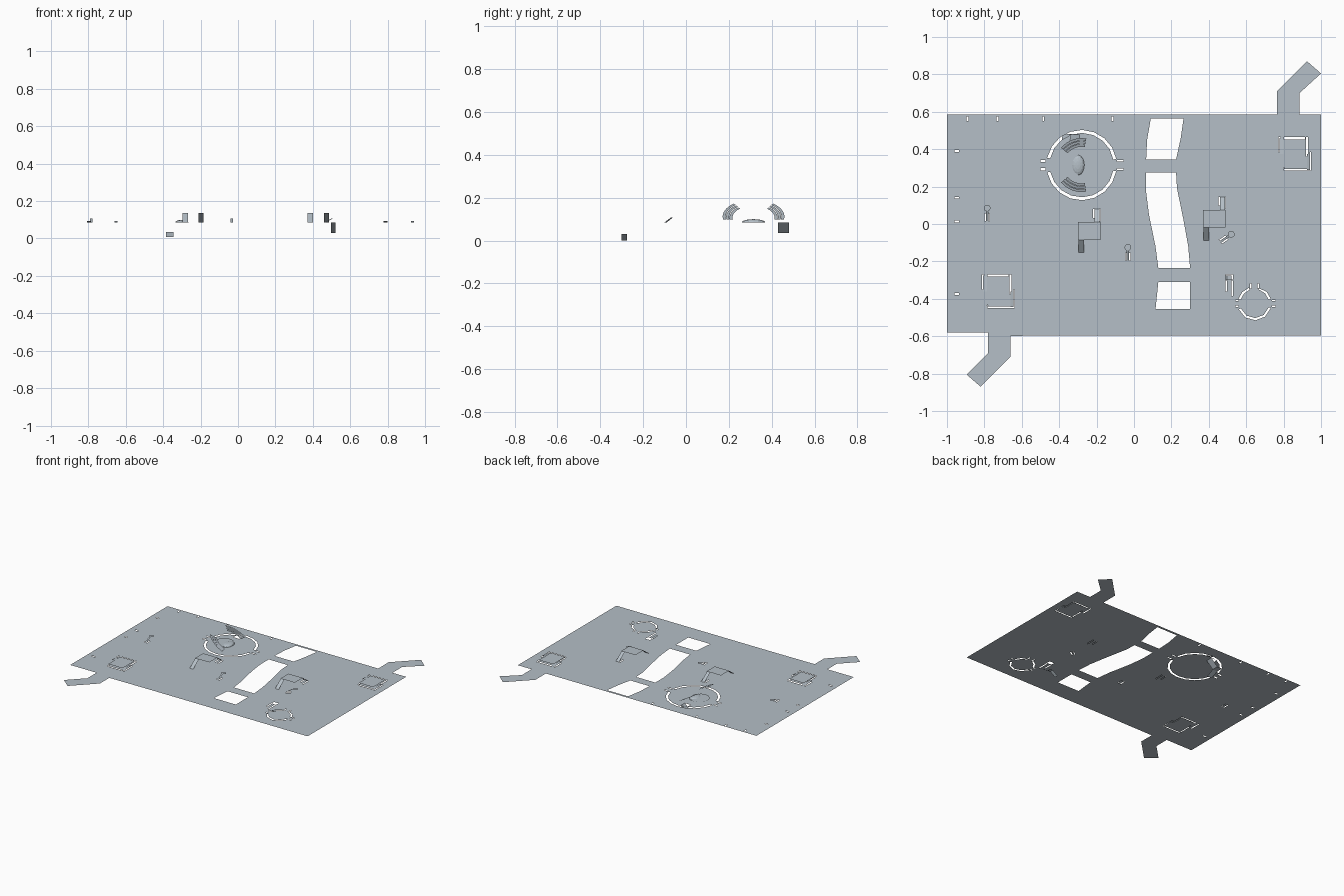
import bpy, bmesh
from math import sin, cos, radians
from mathutils import Vector, Matrix

cube = bpy.data.objects.get("Cube")
if cube:
    bpy.data.objects.remove(cube)

GROUND = 0.085
grey = bpy.data.materials.new("blue_grey")
grey.use_nodes = True
grey.diffuse_color = (0.46, 0.52, 0.57, 1)
grey.node_tree.nodes["Principled BSDF"].inputs["Base Color"].default_value = grey.diffuse_color
holes = []


def finish(name, bm):
    for f in bm.faces:
        f.normal_update()
        if f.normal.z < 0:
            f.normal_flip()
    mesh = bpy.data.meshes.new(name)
    bm.to_mesh(mesh)
    bm.free()
    mesh.materials.append(grey)
    ob = bpy.data.objects.new(name, mesh)
    bpy.context.collection.objects.link(ob)


def sheet(name, points):
    bm = bmesh.new()
    bm.faces.new([bm.verts.new(p) for p in points])
    finish(name, bm)


def rect(x0, x1, y0, y1):
    return [(x0, y0), (x1, y0), (x1, y1), (x0, y1)]


def slope_y(name, x0, x1, y0, y1, z0, z1):
    sheet(name, [(x0, y0, z0), (x1, y0, z0), (x1, y1, z1), (x0, y1, z1)])


def slope_x(name, x0, x1, y0, y1, z0, z1):
    sheet(name, [(x0, y0, z0), (x1, y0, z1), (x1, y1, z1), (x0, y1, z0)])


def arc(c, r, a0, a1, n):
    angles = [radians(a0 + (a1 - a0) * i / n) for i in range(n + 1)]
    return [(c[0] + r * cos(a), c[1] + r * sin(a)) for a in angles]


def band(c, r0, r1, a0, a1, n):
    return arc(c, r1, a0, a1, n) + arc(c, r0, a1, a0, n)


def slots(*boxes):
    holes.extend(rect(*b) for b in boxes)


# River openings, divided by two bridges
holes.append([(.09, .565), (.265, .565), (.25, .46), (.225, .345), (.065, .345), (.07, .45)])
holes.append([(.065, .275), (.225, .275), (.23, .19), (.265, .02), (.29, -.12), (.3, -.235),
              (.13, -.235), (.115, -.12), (.08, .05), (.065, .17)])
holes.append([(.13, -.31), (.3, -.31), (.3, -.455), (.115, -.455)])

# Small slots along the back and right edges
slots(*[(x - .005, x + .005, .55, .575) for x in (-.89, -.73, -.485, -.115)])
slots(*[(-.96, -.935, y - .005, y + .005) for y in (.39, .14, .013, -.375)])

# Arena: broken moat ring with slots beside its two bridges
arena = (-.28, .315)
holes.append(band(arena, .172, .188, 10, 168, 8))
holes.append(band(arena, .172, .188, 192, 350, 8))
for s in (-1, 1):
    y = arena[1] + s * .022
    slots((-.5, -.472, y - .006, y + .006), (-.09, -.055, y - .004, y + .004))

# Arena stands: tilted crescents in three tiers
for side, s in (("left", 1), ("right", -1)):
    for i in range(3):
        r = .105 + i * .016
        pts = band((0, 0), r - .007, r + .007, 80, 140, 8)
        sheet(f"{side}_stand_{i}", [(arena[0] + x, arena[1] + s * y,
                                     .108 - .55 * x + .002 * i) for x, y in pts])

# Arena stage and its low dome
sheet("stage", [(x, y, GROUND + .007) for x, y in arc((-.335, .315), .07, 60, 300, 8)])
bm = bmesh.new()
bmesh.ops.create_uvsphere(bm, u_segments=12, v_segments=8, radius=1)
bmesh.ops.delete(bm, geom=[v for v in bm.verts if v.co.z < -.01], context='VERTS')
bm.transform(Matrix.Translation((-.3, .315, GROUND)) @ Matrix.Diagonal((.035, .055, .015, 1)))
finish("stage_dome", bm)

# Arena stair that sinks and turns under the ground
holes.append(rect(-.345, -.292, .432, .478))
slope_x("arena_stair_upper", -.345, -.29, .43, .48, .035, GROUND)
slope_y("arena_stair_lower", -.385, -.345, .37, .43, .008, .035)
slope_x("arena_stair_landing", -.385, -.345, .43, .48, .035, .035)

# Small eight sided moat with entry slots
pool = (.645, -.425)
for a in (15, 110, 200):
    holes.append(band(pool, .078, .09, a, {15: 75, 110: 165, 200: 345}[a], 4 if a == 200 else 2))
for s in (-1, 1):
    c = pool[1] + s * .016
    slots((.738, .757, c - .004, c + .004), (.542, .56, c - .004, c + .004))
    slots((pool[0] + s * .02 - .004, pool[0] + s * .02 + .004, -.345, -.318))

# Passage stair going under the ground beside the pool
slots((.49, .53, -.298, -.27), (.488, .496, -.36, -.302), (.52, .529, -.385, -.302))
slope_y("passage_upper", .497, .52, -.385, -.302, GROUND, .03)
slope_x("passage_lower", .455, .497, -.302, -.275, 0, .03)
slope_x("passage_landing", .497, .52, -.302, -.275, .03, .03)

# Raised platforms with a ramp on opposite corners
for name, x, y in (("west", -.24, -.038), ("east", .43, .028)):
    top = .135
    sheet(f"{name}_platform", [(*p, top) for p in rect(x - .06, x + .06, y - .048, y + .048)])
    slope_y(f"{name}_front_ramp", x - .058, x - .028, y - .115, y - .048, GROUND, top)
    slope_y(f"{name}_back_ramp", x + .03, x + .056, y + .048, y + .117, top, GROUND)
    slots((x + .022, x + .03, y + .07, y + .117), (x + .052, x + .06, y + .055, y + .117))

# Low square forts with side ramps and narrow trenches
for name, x, y in (("front", -.725, -.36), ("back", .86, .375)):
    top = GROUND + .008
    sheet(f"{name}_fort", [(*p, top) for p in rect(x - .06, x + .06, y - .072, y + .072)])
    slope_y(f"{name}_fort_left_ramp", x - .082, x - .062, y, y + .085, top, GROUND)
    slope_y(f"{name}_fort_right_ramp", x + .066, x + .082, y - .085, y, GROUND, top)
    slots((x - .058, x + .054, y + .078, y + .09), (x - .087, x - .078, y + .01, y + .09),
          (x + .06, x + .069, y - .015, y + .09), (x + .08, x + .087, y - .08, y + .01),
          (x - .058, x + .087, y - .09, y - .082), (x - .062, x - .055, y - .075, y + .03))

# Little round lookouts, each reached by a narrow ramp
for i, (x, y, turn) in enumerate([(-.785, .085, 0), (-.033, -.125, 0), (.52, -.055, -55)]):
    rot = Matrix.Rotation(radians(turn), 2)

    def place(points):
        return [tuple(Vector((x, y)) + rot @ Vector(p)) for p in points]

    sheet(f"lookout_{i}", [(*p, .108) for p in place(arc((0, 0), .018, 0, 330, 11))])
    ramp = place(rect(-.006, .006, -.07, -.018))
    sheet(f"lookout_ramp_{i}", [(*p, z) for p, z in zip(ramp, (GROUND, GROUND, .108, .108))])
    for s in (-1, 1):
        holes.append(place(rect(s * .009 - .004, s * .009 + .004, -.07, -.03)))

# Ground sheet with two bent arms and all the openings
outline = [(-1, .585), (.765, .585), (.765, .71), (.925, .87), (1, .805), (.885, .7),
           (.885, .585), (1, .585), (1, -.595), (-.3, -.595), (-.66, -.598), (-.66, -.71),
           (-.82, -.87), (-.895, -.805), (-.78, -.69), (-.78, -.58), (-1, -.58)]
bm = bmesh.new()
for loop in [outline] + holes:
    vs = [bm.verts.new((px, py, GROUND)) for px, py in loop]
    for a, b in zip(vs, vs[1:] + vs[:1]):
        bm.edges.new((a, b))
bmesh.ops.triangle_fill(bm, use_beauty=True, use_dissolve=False, edges=bm.edges[:], normal=(0, 0, 1))
finish("ground", bm)
